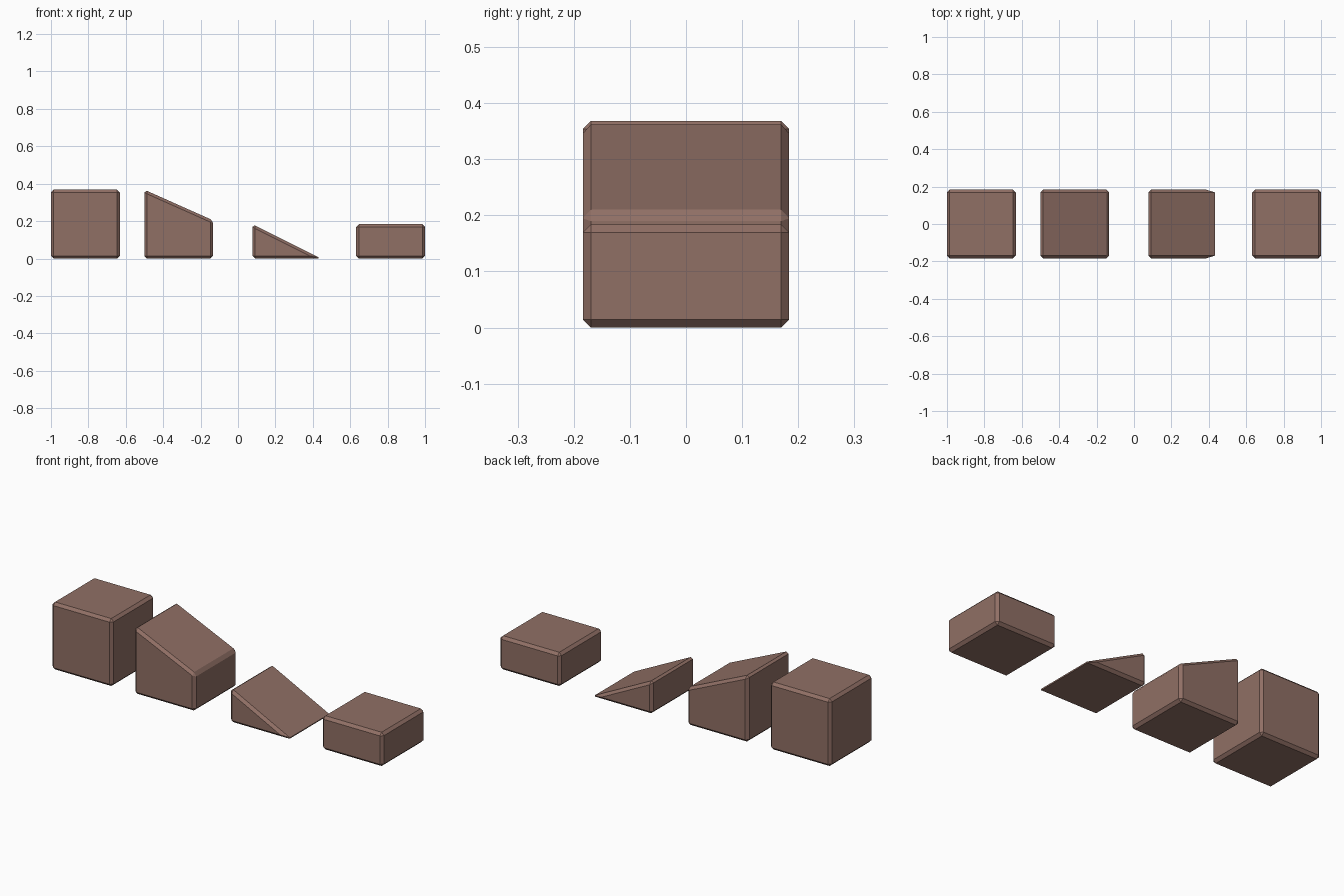
import bpy, bmesh

if "Cube" in bpy.data.objects:
    bpy.data.objects.remove(bpy.data.objects["Cube"])

S = 0.368   # block side
H = S / 2

mat = bpy.data.materials.new("brown")
mat.diffuse_color = (0.28, 0.16, 0.13, 1)
mat.use_nodes = True
mat.node_tree.nodes["Principled BSDF"].inputs["Base Color"].default_value = mat.diffuse_color


def block(name, cx, profile, bevel=0.0145):
    """Extrude an x/z profile along y and chamfer every edge."""
    bm = bmesh.new()
    face = bm.faces.new([bm.verts.new((x, -H, z)) for x, z in profile])
    ext = bmesh.ops.extrude_face_region(bm, geom=[face])
    moved = [v for v in ext["geom"] if isinstance(v, bmesh.types.BMVert)]
    bmesh.ops.translate(bm, verts=moved, vec=(0, S, 0))
    bmesh.ops.recalc_face_normals(bm, faces=bm.faces)
    me = bpy.data.meshes.new(name)
    bm.to_mesh(me)
    bm.free()
    me.materials.append(mat)
    ob = bpy.data.objects.new(name, me)
    bpy.context.collection.objects.link(ob)
    ob.location.x = cx
    mod = ob.modifiers.new("chamfer", "BEVEL")
    mod.width = bevel
    mod.segments = 1
    mod.limit_method = 'NONE'
    return ob


# Full cube, tall slope, low wedge and half-height block
block("full_block", -0.816, [(-H, 0), (H, 0), (H, S), (-H, S)])
block("sloped_block", -0.317, [(-H, 0), (H, 0), (H, 0.204), (-H, S)])
block("wedge_block", 0.261, [(-H, 0), (H, 0), (-H, H)])
block("half_block", 0.816, [(-H, 0), (H, 0), (H, H), (-H, H)])
